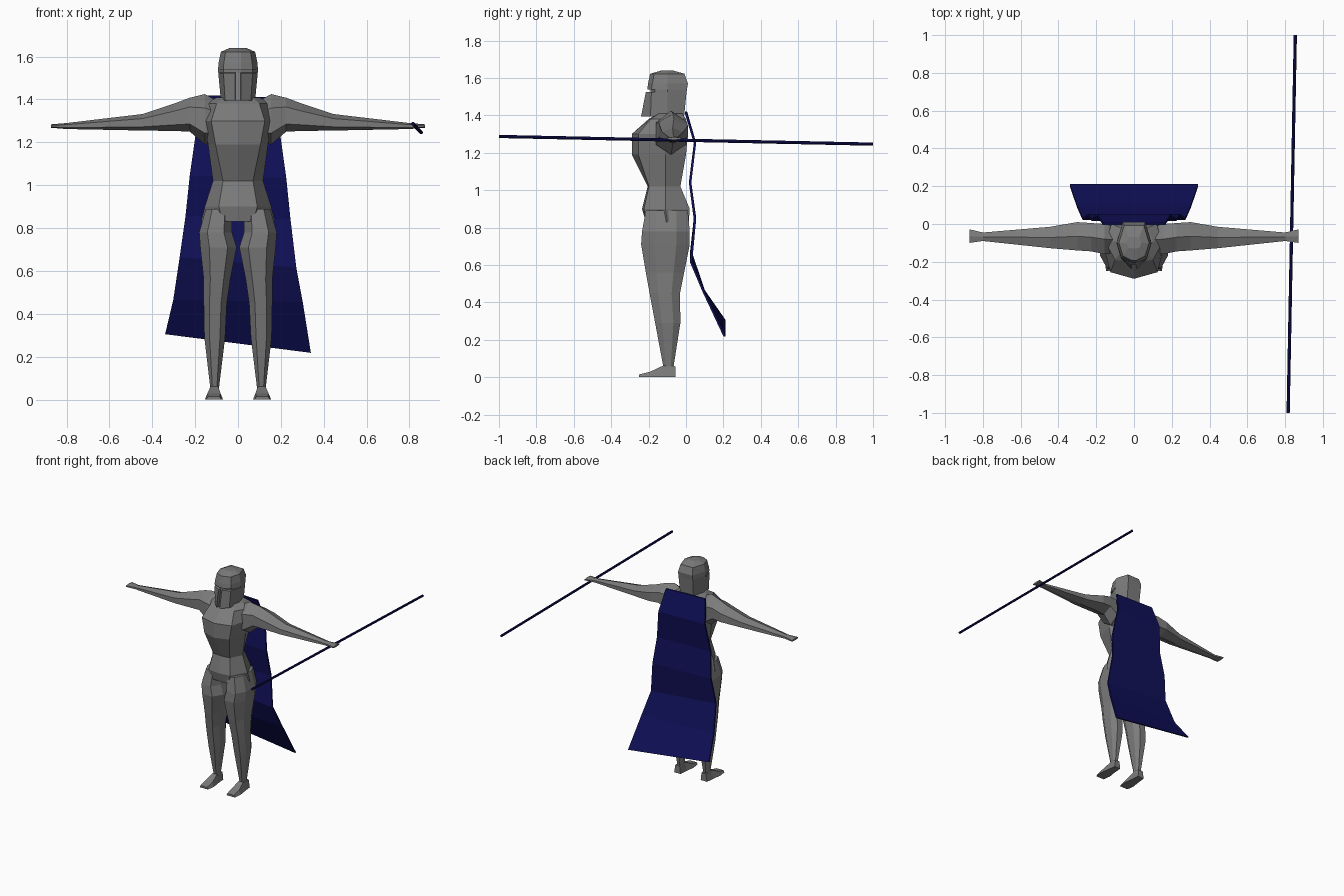
import bpy, bmesh, math
from mathutils import Vector


def material(name, rgb):
    m = bpy.data.materials.new(name)
    m.diffuse_color = (*rgb, 1)
    return m


STEEL = material("steel grey", (0.2, 0.2, 0.2))
NAVY = material("navy blue", (0.005, 0.005, 0.1))


def loft(name, rings, mat, mirror=False):
    """Skin a list of equal-length point rings and cap both ends."""
    bm = bmesh.new()
    sides = (1, -1) if mirror else (1,)
    for s in sides:
        vs = [[bm.verts.new((s * p[0], p[1], p[2])) for p in r] for r in rings]
        n = len(vs[0])
        for a, b in zip(vs, vs[1:]):
            for i in range(n):
                j = (i + 1) % n
                bm.faces.new((a[i], a[j], b[j], b[i]))
        bm.faces.new(vs[0])
        bm.faces.new(vs[-1])
    bmesh.ops.recalc_face_normals(bm, faces=bm.faces)
    me = bpy.data.meshes.new(name)
    bm.to_mesh(me)
    bm.free()
    me.materials.append(mat)
    ob = bpy.data.objects.new(name, me)
    bpy.context.collection.objects.link(ob)
    return ob


def symmetric(half):
    """Close a half ring (front to back) by reflecting it in x."""
    return half + [(-x, y, z) for x, y, z in reversed(half) if x > 1e-6]


# Torso: z, front y, front corner x/y, side x/y, back corner x, back y
torso = [
    (0.83, -0.215, 0.07, -0.215, 0.172, -0.10, 0.09, 0.015),
    (0.90, -0.235, 0.09, -0.225, 0.155, -0.11, 0.09, 0.020),
    (1.02, -0.205, 0.07, -0.198, 0.117, -0.11, 0.07, -0.03),
    (1.19, -0.290, 0.105, -0.255, 0.140, -0.11, 0.10, 0.0),
    (1.30, -0.290, 0.125, -0.255, 0.160, -0.12, 0.12, 0.01),
    (1.38, -0.200, 0.10, -0.190, 0.150, -0.10, 0.12, 0.0),
    (1.41, -0.150, 0.07, -0.145, 0.100, -0.09, 0.07, -0.02),
]
loft("torso", [symmetric([(0, f, z), (a, fa, z), (w, m, z), (b, k, z), (0, k, z)])
               for z, f, a, fa, w, m, b, k in torso], STEEL)


def oct_ring(x0, x1, y0, y1, z):
    """Eight-sided horizontal ring filling a rectangle."""
    cx, cy, rx, ry = (x0 + x1) / 2, (y0 + y1) / 2, (x1 - x0) / 2, (y1 - y0) / 2
    pts = [(1, -.45), (1, .45), (.5, 1), (-.5, 1), (-1, .45), (-1, -.45), (-.5, -1), (.5, -1)]
    return [(cx + rx * u, cy + ry * v, z) for u, v in pts]


# Legs
legs = [(0.030, 0.150, -0.215, 0.010, 0.89), (0.028, 0.181, -0.235, 0.020, 0.78),
        (0.006, 0.176, -0.240, 0.020, 0.71), (0.036, 0.160, -0.215, -0.010, 0.56),
        (0.052, 0.160, -0.195, -0.032, 0.45), (0.060, 0.157, -0.165, -0.030, 0.29),
        (0.088, 0.130, -0.122, -0.066, 0.06), (0.088, 0.132, -0.122, -0.062, 0.03)]
loft("legs", [oct_ring(*r) for r in legs], STEEL, True)

# Feet: y, sole x range, upper x range, height
feet = [(-0.250, 0.078, 0.148, 0.085, 0.140, 0.015), (-0.190, 0.070, 0.155, 0.082, 0.142, 0.030),
        (-0.122, 0.080, 0.145, 0.092, 0.128, 0.062), (-0.055, 0.085, 0.138, 0.092, 0.128, 0.058)]
loft("feet", [[(a, y, 0), (b, y, 0), (d, y, h), (c, y, h)] for y, a, b, c, d, h in feet], STEEL, True)


# Arms and hands: x, y range, z range of six-sided rings
def hex_ring(x, y0, y1, z0, z1):
    cy, cz, ry, rz = (y0 + y1) / 2, (z0 + z1) / 2, (y1 - y0) / 2, (z1 - z0) / 2
    pts = [(0, 1), (1, .45), (1, -.55), (0, -1), (-1, -.55), (-1, .45)]
    return [(x, cy + ry * u, cz + rz * v) for u, v in pts]


arms = [(0.09, -0.15, -0.02, 1.20, 1.39), (0.155, -0.16, 0.0, 1.19, 1.425),
        (0.225, -0.145, 0.005, 1.25, 1.408), (0.30, -0.14, 0.01, 1.253, 1.38),
        (0.445, -0.128, -0.015, 1.255, 1.332), (0.80, -0.09, -0.045, 1.262, 1.29),
        (0.872, -0.10, -0.028, 1.268, 1.284)]
loft("arms", [hex_ring(*r) for r in arms], STEEL, True)

# Neck
loft("neck", [oct_ring(-0.06, 0.06, -0.15, -0.03, z) for z in (1.36, 1.46)], STEEL)

# Helmet with a sight slit and a groove down the face
# z, front y, front corner x/y, side x, back corner x, back y, groove depth
helmet = [
    (1.395, -0.240, 0.060, -0.190, 0.080, 0.055, -0.010, 0.025),
    (1.524, -0.215, 0.068, -0.185, 0.092, 0.060, 0.003, 0.025),
    (1.525, -0.190, 0.068, -0.165, 0.092, 0.060, 0.003, 0.0),
    (1.537, -0.190, 0.068, -0.165, 0.093, 0.060, 0.005, 0.0),
    (1.538, -0.207, 0.068, -0.185, 0.093, 0.060, 0.005, 0.0),
    (1.570, -0.203, 0.066, -0.180, 0.091, 0.060, 0.010, 0.0),
    (1.622, -0.192, 0.058, -0.170, 0.080, 0.052, -0.008, 0.0),
    (1.640, -0.130, 0.030, -0.125, 0.040, 0.028, -0.070, 0.0),
]
loft("helmet", [symmetric([(0.011, f + g, z), (0.013, f, z), (a, fa, z), (w, -0.10, z), (b, k, z)])
                for z, f, a, fa, w, b, k, g in helmet], STEEL)

# Cape: half width, y, left z, right z of each fold
cape = [(0.165, 0.0, 1.42, 1.41), (0.195, 0.048, 1.255, 1.25), (0.225, 0.022, 1.045, 1.035),
        (0.245, 0.048, 0.855, 0.84), (0.272, 0.027, 0.665, 0.615), (0.302, 0.095, 0.465, 0.455),
        (0.34, 0.206, 0.305, 0.218)]
T = 0.006
loft("cape", [[(-w, y - T, l), (w, y - T, r), (w, y + T, r), (-w, y + T, l)]
              for w, y, l, r in cape], NAVY)

# Spear shaft
a, b = Vector((0.816, -1, 1.287)), Vector((0.854, 1, 1.246))
loft("spear", [[p + 0.0085 * Vector((math.cos(k * math.pi / 4), 0, math.sin(k * math.pi / 4)))
                for k in range(8)] for p in (a, b)], NAVY)
